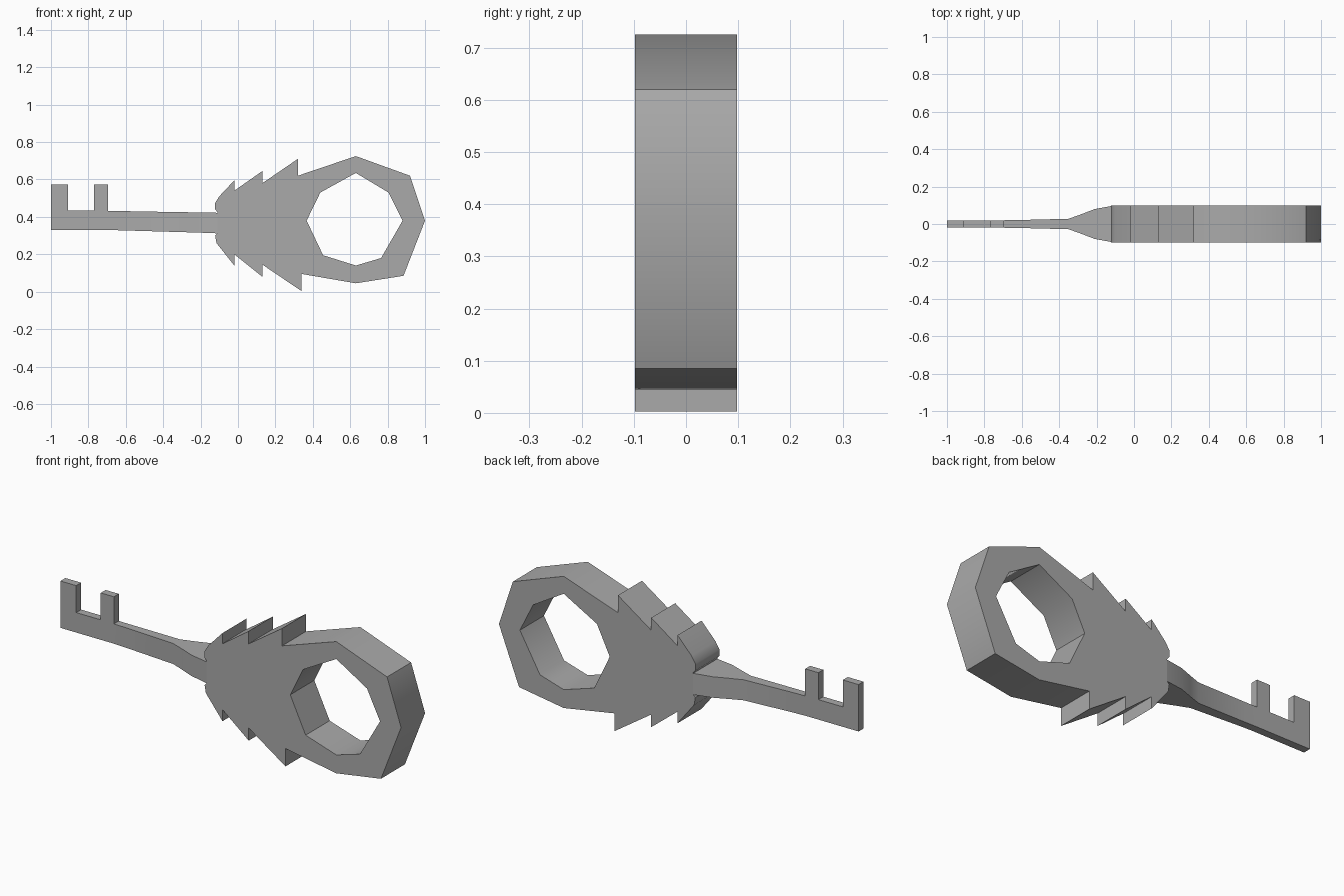
import bpy, bmesh, math

cube = bpy.data.objects.get("Cube")
if cube:
    bpy.data.objects.remove(cube, do_unlink=True)

HALF = 0.098  # half thickness of the head

metal = bpy.data.materials.new("grey metal")
metal.use_nodes = True
colour = (0.4, 0.4, 0.4, 1)
metal.diffuse_color = colour
metal.node_tree.nodes["Principled BSDF"].inputs["Base Color"].default_value = colour


def finish(name, bm):
    """Turn a bmesh into a named, shaded object."""
    bmesh.ops.recalc_face_normals(bm, faces=bm.faces[:])
    mesh = bpy.data.meshes.new(name)
    bm.to_mesh(mesh)
    bm.free()
    mesh.materials.append(metal)
    obj = bpy.data.objects.new(name, mesh)
    bpy.context.collection.objects.link(obj)
    bpy.ops.object.select_all(action='DESELECT')
    obj.select_set(True)
    bpy.context.view_layer.objects.active = obj
    bpy.ops.object.shade_smooth_by_angle(angle=math.radians(45))
    return obj


# Head: barbed outline with an eight-sided hole, extruded through its thickness
outline = [(-.11, .425), (-.122, .44), (-.122, .475), (-.1, .51), (-.02, .595), (-.02, .54),
           (.13, .645), (.13, .58), (.32, .71), (.32, .62), (.63, .725), (.92, .62),
           (1, .38), (.885, .085), (.63, .045), (.34, .095), (.34, .003), (.13, .145),
           (.13, .08), (-.02, .2), (-.02, .14), (-.115, .26), (-.122, .3), (-.11, .312)]
hole = [(.63, .635), (.805, .53), (.88, .38), (.765, .18),
        (.63, .14), (.455, .195), (.367, .38), (.44, .53)]

bm = bmesh.new()
for loop in (outline, hole):
    verts = [bm.verts.new((x, -HALF, z)) for x, z in loop]
    for a, b in zip(verts, verts[1:] + verts[:1]):
        bm.edges.new((a, b))
bmesh.ops.triangle_fill(bm, use_beauty=True, edges=bm.edges[:], normal=(0, -1, 0))
front = bm.faces[:]
back = bmesh.ops.extrude_face_region(bm, geom=front, use_keep_orig=True)["geom"]
bmesh.ops.translate(bm, vec=(0, 2 * HALF, 0),
                    verts=[g for g in back if isinstance(g, bmesh.types.BMVert)])
finish("key_head", bm)

# Shaft: rectangular sections (x, bottom, top, half thickness) flaring into the head
sections = [(-1, .33, .433, .02), (-.91, .33, .433, .02), (-.77, .33, .433, .02),
            (-.695, .33, .432, .02), (-.62, .328, .431, .021), (-.35, .32, .426, .028),
            (-.28, .318, .425, .053), (-.21, .316, .424, .08), (-.11, .312, .422, HALF)]
bm = bmesh.new()
rings = [[bm.verts.new((x, y, z)) for y, z in ((-h, lo), (h, lo), (h, hi), (-h, hi))]
         for x, lo, hi, h in sections]
tops = []
for r, s in zip(rings, rings[1:]):
    for i in range(4):
        j = (i + 1) % 4
        face = bm.faces.new((r[i], r[j], s[j], s[i]))
        if i == 2:
            tops.append(face)
bm.faces.new(rings[0])
bm.faces.new(rings[-1])

# Teeth: two stretches of the shaft's top raised to one height
raised = bmesh.ops.extrude_discrete_faces(bm, faces=[tops[0], tops[2]])["faces"]
for face in raised:
    for v in face.verts:
        v.co.z = .572
finish("key_shaft", bm)
